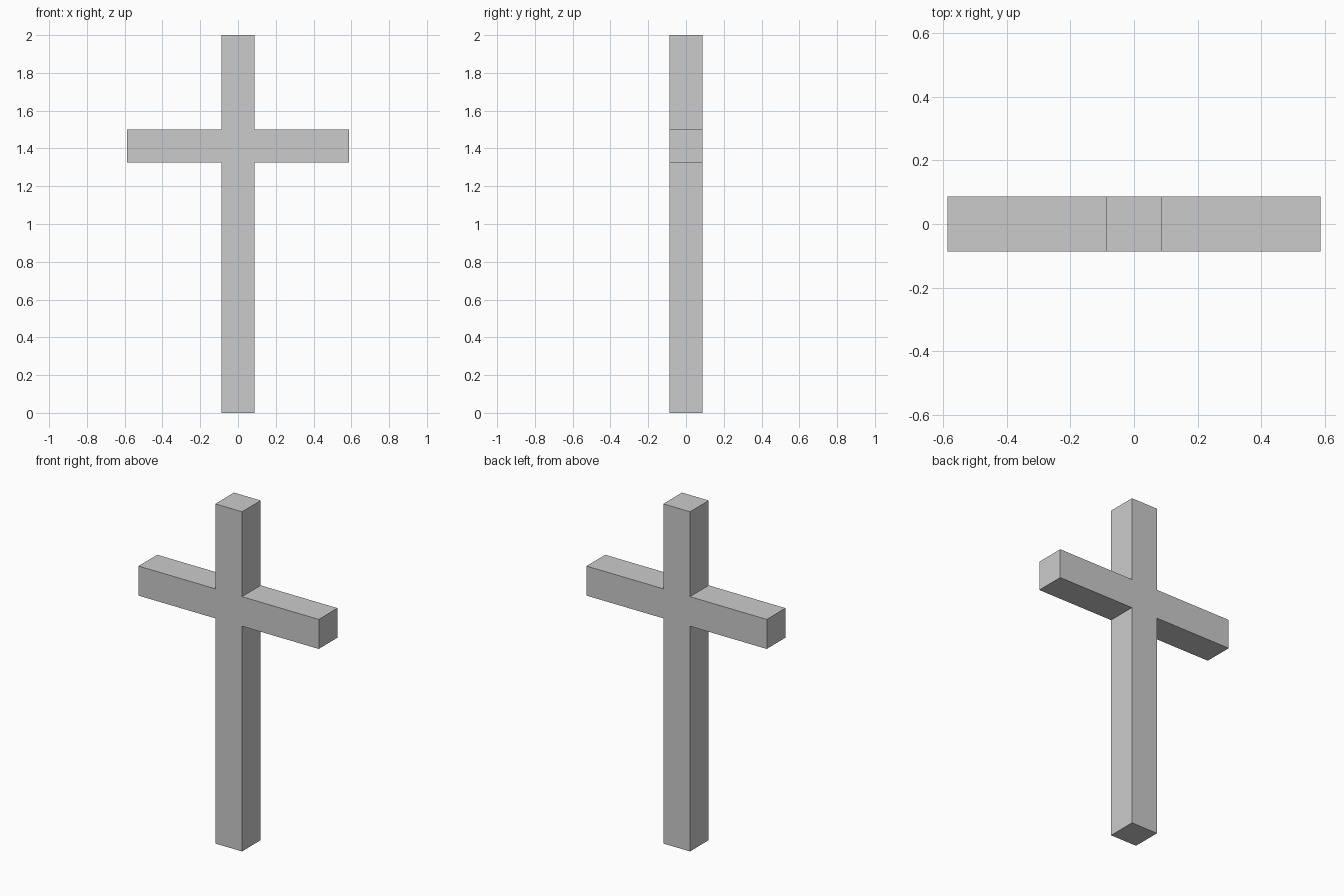
import bpy, bmesh

if "Cube" in bpy.data.objects:
    bpy.data.objects.remove(bpy.data.objects["Cube"])

H = 2.0          # total height
W = 0.087        # half thickness of the beams
ARM = 0.5        # length of the side arms and the top stub
Z1 = H - ARM     # top of the crossbar
Z0 = Z1 - 2 * W  # underside of the crossbar

# Right half of the outline, bottom to top, then mirrored for the left half
right = [(W, 0), (W, Z0), (W + ARM, Z0), (W + ARM, Z1), (W, Z1), (W, H)]
outline = right + [(-x, z) for x, z in reversed(right)]

# Cross: one outline extruded front to back
bm = bmesh.new()
front = bm.faces.new([bm.verts.new((x, -W, z)) for x, z in outline])
ext = bmesh.ops.extrude_face_region(bm, geom=[front], use_keep_orig=True)
back = [v for v in ext["geom"] if isinstance(v, bmesh.types.BMVert)]
bmesh.ops.translate(bm, verts=back, vec=(0, 2 * W, 0))
bmesh.ops.recalc_face_normals(bm, faces=bm.faces)

mesh = bpy.data.meshes.new("cross")
bm.to_mesh(mesh)
bm.free()
bpy.context.collection.objects.link(bpy.data.objects.new("cross", mesh))
